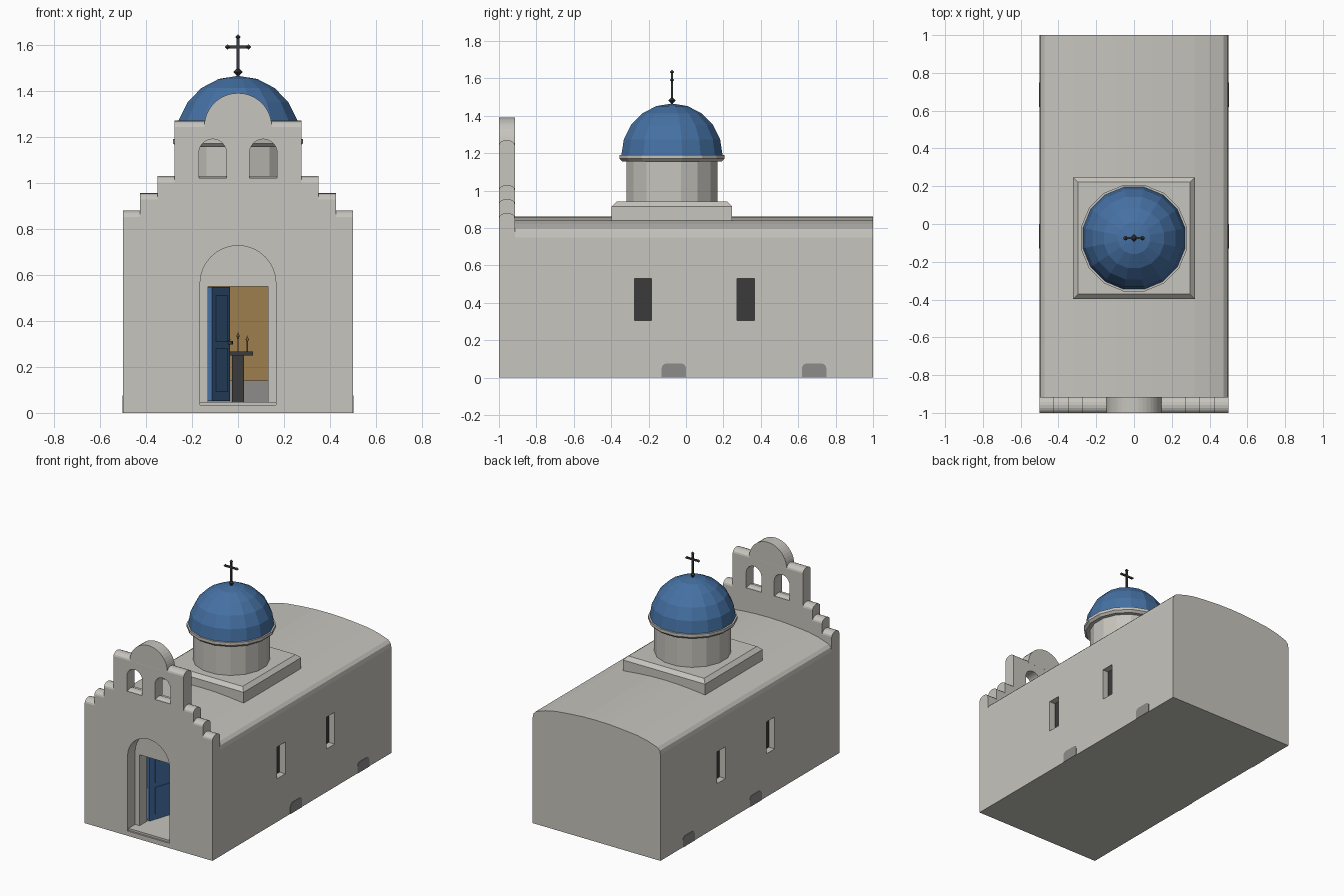
import bpy, bmesh, math
from mathutils import Vector

if "Cube" in bpy.data.objects:
    bpy.data.objects.remove(bpy.data.objects["Cube"], do_unlink=True)


def material(name, r, g, b):
    m = bpy.data.materials.new(name)
    m.use_nodes = True
    m.diffuse_color = (r, g, b, 1)
    m.node_tree.nodes["Principled BSDF"].inputs["Base Color"].default_value = (r, g, b, 1)
    return m


PLASTER = material("plaster", 0.57, 0.555, 0.51)
BLUE = material("blue_paint", 0.06, 0.165, 0.37)
DARK = material("dark_iron", 0.043, 0.043, 0.045)
STONE = material("grey_stone", 0.27, 0.265, 0.26)
WOOD = material("ochre_wood", 0.34, 0.21, 0.075)


def finish(name, bm, mat):
    bmesh.ops.recalc_face_normals(bm, faces=bm.faces)
    me = bpy.data.meshes.new(name)
    bm.to_mesh(me)
    bm.free()
    me.materials.append(mat)
    ob = bpy.data.objects.new(name, me)
    bpy.context.collection.objects.link(ob)
    return ob


def prism(name, pts, axis, a, b, mat):
    """Extrude a 2D outline from a to b along x (points are y, z) or y (points are x, z)."""
    bm = bmesh.new()
    place = (lambda p, t: (t, p[0], p[1])) if axis == "x" else (lambda p, t: (p[0], t, p[1]))
    ends = [[bm.verts.new(place(p, t)) for p in pts] for t in (a, b)]
    for ring in ends:
        bm.faces.new(ring)
    for i in range(len(pts)):
        j = (i + 1) % len(pts)
        bm.faces.new((ends[0][i], ends[0][j], ends[1][j], ends[1][i]))
    return finish(name, bm, mat)


def box(name, x0, x1, y0, y1, z0, z1, mat):
    return prism(name, [(x0, z0), (x1, z0), (x1, z1), (x0, z1)], "y", y0, y1, mat)


def lathe(name, profile, sides, x, y, mat, turn=0.0):
    """Revolve (radius, z) points about a vertical axis, with closed ends."""
    bm = bmesh.new()
    rings = []
    for r, z in profile:
        if r == 0:
            rings.append([bm.verts.new((x, y, z))] * sides)
        else:
            angles = [2 * math.pi * (i + turn) / sides for i in range(sides)]
            rings.append([bm.verts.new((x + r * math.cos(t), y + r * math.sin(t), z)) for t in angles])
    for lo, hi in zip(rings, rings[1:]):
        for i in range(sides):
            j = (i + 1) % sides
            corners = list(dict.fromkeys((lo[i], lo[j], hi[j], hi[i])))
            if len(corners) > 2:
                bm.faces.new(corners)
    return finish(name, bm, mat)


def arc(cx, cz, rx, rz, steps, start=0.0, end=math.pi):
    angles = [start + (end - start) * i / steps for i in range(steps + 1)]
    return [(cx + rx * math.cos(t), cz + rz * math.sin(t)) for t in angles]


def cut(target, cutter):
    mod = target.modifiers.new("cut", "BOOLEAN")
    mod.operation, mod.solver, mod.object = "DIFFERENCE", "EXACT", cutter
    bpy.context.view_layer.objects.active = target
    bpy.ops.object.modifier_apply(modifier=mod.name)
    bpy.data.objects.remove(cutter, do_unlink=True)


# Stepped facade, each tier with a rounded coping
FRONT, BACK = -1.0, -0.915
MID, HALF = (FRONT + BACK) / 2, (BACK - FRONT) / 2
tiers = []
bottom = 0.0
for width, top in ((0.5, 0.88), (0.425, 0.955), (0.35, 1.03), (0.275, 1.27)):
    spring = top - 0.028
    outline = [(FRONT, bottom), (BACK, bottom)] + arc(MID, spring, HALF, 0.028, 8)
    tiers.append(prism("facade_tier", outline, "x", -width, width, PLASTER))
    bottom = spring
prism("facade_crown", arc(0, 1.243, 0.147, 0.147, 20), "y", FRONT, BACK, PLASTER)

# Arched porch and the two bell openings
porch = [(-0.165, -0.1), (0.165, -0.1)] + arc(0, 0.562, 0.165, 0.165, 16)
cut(tiers[0], prism("porch_cutter", porch, "y", -1.1, -0.85, PLASTER))
for side in (-1, 1):
    cx = side * 0.11
    bell = [(cx - 0.06, 1.022), (cx + 0.06, 1.022)] + arc(cx, 1.13, 0.06, 0.06, 12)
    cut(tiers[3], prism("bell_cutter", bell, "y", -1.1, -0.85, PLASTER))
box("lower_step", -0.165, 0.165, FRONT, BACK, 0, 0.034, PLASTER)
box("upper_step", -0.165, 0.165, FRONT + 0.012, BACK, 0.034, 0.048, PLASTER)

# Vaulted nave, hollow behind the door
half = [(0.5, 0), (0.5, 0.75), (0.494, 0.778), (0.475, 0.797), (0.4, 0.822),
        (0.32, 0.839), (0.2, 0.851), (0.1, 0.858)]
vault = half + [(0, 0.86)] + [(-x, z) for x, z in reversed(half)]
nave = prism("nave", vault, "y", BACK, 1.0, PLASTER)
cut(nave, box("room_cutter", -0.42, 0.42, -0.83, 0.92, 0.048, 0.72, PLASTER))
cut(nave, box("door_cutter", -0.13, 0.13, -0.95, -0.8, 0.048, 0.55, PLASTER))

# Side windows and rounded base vents
for side in (-1, 1):
    for y in (-0.23, 0.32):
        xs = sorted((side * 0.45, side * 0.6))
        cut(nave, box("window_cutter", *xs, y - 0.046, y + 0.046, 0.305, 0.53, PLASTER))
        xs = sorted((side * 0.449, side * 0.455))
        box("window_pane", *xs, y - 0.046, y + 0.046, 0.305, 0.53, DARK)
    for y in (-0.065, 0.685):
        vent = [(y - 0.065, 0), (y + 0.065, 0)]
        vent += arc(y + 0.04, 0.05, 0.025, 0.025, 4, 0, math.pi / 2)
        vent += arc(y - 0.04, 0.05, 0.025, 0.025, 4, math.pi / 2, math.pi)
        prism("base_vent", vent, "x", side * 0.498, side * 0.503, STONE)

# Square plinth with a sloped top edge
CY = -0.075
plinth = box("plinth", -0.322, 0.322, CY - 0.322, CY + 0.322, 0.8, 0.94, PLASTER)
cap = bmesh.new()
cap.from_mesh(plinth.data)
bmesh.ops.bisect_plane(cap, geom=cap.verts[:] + cap.edges[:] + cap.faces[:],
                       plane_co=(0, 0, 0.915), plane_no=(0, 0, 1))
for v in cap.verts:
    if v.co.z > 0.93:
        v.co.x *= 0.92
        v.co.y = CY + (v.co.y - CY) * 0.92
cap.to_mesh(plinth.data)
cap.free()

# Drum with cornice, and the faceted dome
drum = [(0, 0.93), (0.247, 0.93), (0.247, 1.155), (0.272, 1.155),
        (0.287, 1.17), (0.287, 1.19), (0, 1.19)]
lathe("drum", drum, 16, 0, CY, PLASTER, 0.5)
dome = [(0, 1.188)] + arc(0, 1.188, 0.276, 0.277, 5, 0, math.pi / 2)[:-1] + [(0, 1.465)]
lathe("dome", dome, 16, 0, CY, BLUE, 0.5)


# Cross with small knobs at its ends
def knob(name, x, z, r, sides=8):
    lathe(name, [(0, z - r), (r, z), (0, z + r)], sides, x, CY, DARK)


box("cross_shaft", -0.006, 0.006, CY - 0.005, CY + 0.005, 1.46, 1.635, DARK)
box("cross_arm", -0.048, 0.048, CY - 0.005, CY + 0.005, 1.584, 1.596, DARK)
knob("cross_foot", 0, 1.482, 0.02, 4)
for x, z in ((-0.045, 1.59), (0.045, 1.59), (0, 1.633)):
    knob("cross_knob", x, z, 0.012)

# Panelled door, swung inward on its left jamb
door_parts = [box("door_leaf", 0, 0.25, 0, 0.02, 0.052, 0.547, BLUE)]
for z0, z1 in ((0.09, 0.28), (0.31, 0.51)):
    door_parts.append(box("door_panel", 0.045, 0.205, -0.006, 0.026, z0, z1, BLUE))
door_parts.append(box("door_knob", 0.225, 0.24, -0.018, 0.038, 0.298, 0.312, DARK))
for ob in door_parts:
    ob.location = Vector((-0.112, -0.83, 0))
    ob.rotation_euler.z = math.radians(72)

# Interior screen, table and candles
box("screen_base", -0.42, 0.42, 0.58, 0.62, 0.048, 0.14, STONE)
box("wood_screen", -0.42, 0.42, 0.59, 0.61, 0.14, 0.72, WOOD)
box("table_top", -0.066, 0.066, -0.06, 0.06, 0.25, 0.266, DARK)
box("table_leg", -0.025, 0.025, -0.025, 0.025, 0.048, 0.25, DARK)
for x, z in ((-0.04, 0.32), (0, 0.335), (0.04, 0.32)):
    candle = [(0, 0.266), (0.003, 0.266), (0.003, z - 0.014), (0.007, z), (0, z + 0.016)]
    lathe("candle", candle, 6, x, 0, WOOD)
